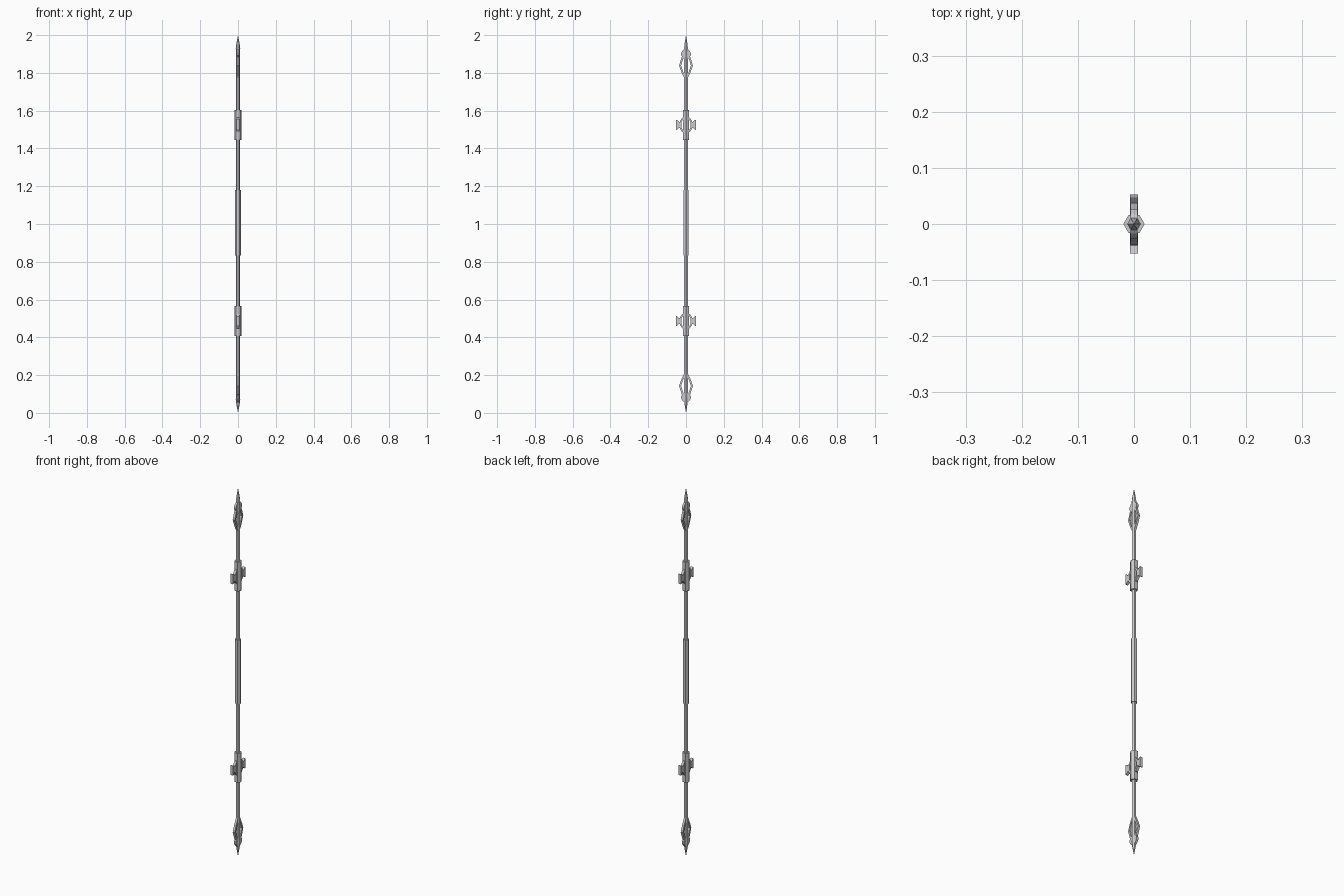
import bpy, bmesh, math

if "Cube" in bpy.data.objects:
    bpy.data.objects.remove(bpy.data.objects["Cube"])

def make_object(name, bm):
    bmesh.ops.recalc_face_normals(bm, faces=bm.faces)
    me = bpy.data.meshes.new(name)
    bm.to_mesh(me)
    bm.free()
    ob = bpy.data.objects.new(name, me)
    bpy.context.collection.objects.link(ob)
    return ob

def hex_rod(name, profile):
    """Six-sided rod from (radius, z) stations; radius 0 makes a point."""
    bm = bmesh.new()
    rings = []
    for r, z in profile:
        if r == 0:
            rings.append([bm.verts.new((0, 0, z))] * 6)
        else:
            rings.append([bm.verts.new((r * math.cos(i * math.pi / 3),
                                        r * math.sin(i * math.pi / 3), z)) for i in range(6)])
    for a, b in zip(rings, rings[1:]):
        for i in range(6):
            j = (i + 1) % 6
            bm.faces.new(list(dict.fromkeys((a[i], a[j], b[j], b[i]))))
    for ring, (r, z) in ((rings[0], profile[0]), (rings[-1], profile[-1])):
        if r > 0:
            bm.faces.new(ring)
    return make_object(name, bm)

def strip(name, outer, inner, half, z0, flip, side):
    """Flat open frame: paired outer / inner (y, z) outlines, thick in x."""
    bm = bmesh.new()
    rows = []
    for (yo, zo), (yi, zi) in zip(outer, inner):
        rows.append([bm.verts.new((x, side * y, z0 + flip * z))
                     for x, y, z in ((-half, yo, zo), (half, yo, zo),
                                     (half, yi, zi), (-half, yi, zi))])
    for a, b in zip(rows, rows[1:]):
        for i in range(4):
            j = (i + 1) % 4
            bm.faces.new((a[i], a[j], b[j], b[i]))
    bm.faces.new(rows[0])
    bm.faces.new(rows[-1])
    return make_object(name, bm)

# Shaft with pointed ends, and the thicker centre grip
hex_rod("shaft", [(0, 0), (0.008, 0.04), (0.012, 0.07), (0.011, 0.09),
                  (0.011, 1.91), (0.012, 1.93), (0.008, 1.96), (0, 2.0)])
hex_rod("centre_grip", [(0.016, 0.832), (0.016, 1.179)])

# Side bracket: bowed frame, with a flared end block
bracket_out = [(0.010, 0.040), (0.021, 0.037), (0.033, 0.018),
               (0.033, -0.018), (0.021, -0.037), (0.010, -0.040)]
bracket_in = [(0.010, 0.028), (0.018, 0.026), (0.025, 0.012),
              (0.025, -0.012), (0.018, -0.026), (0.010, -0.028)]
flare_top = [(0.031, 0.016), (0.038, 0.016), (0.047, 0.025), (0.053, 0.027)]
flare_bottom = [(y, -z) for y, z in flare_top]

# Blade: open lower leaf, and a small solid upper lobe
leaf_out = [(0.006, -0.073), (0.022, -0.040), (0.037, 0.0), (0.022, 0.046), (0.006, 0.056)]
leaf_in = [(0.006, -0.052), (0.015, -0.034), (0.026, 0.0), (0.015, 0.036), (0.006, 0.042)]
lobe_out = [(0.018, 0.044), (0.026, 0.054), (0.026, 0.066), (0.017, 0.080), (0.009, 0.086)]
lobe_in = [(0.004, z) for y, z in lobe_out]

for end, flip, sleeve_z, blade_z in (("upper", 1, 1.525, 1.839), ("lower", -1, 0.486, 0.143)):
    hex_rod(end + "_sleeve", [(0.019, sleeve_z - 0.079), (0.019, sleeve_z + 0.079)])
    for side, label in ((1, "back"), (-1, "front")):
        tag = end + "_" + label
        strip(tag + "_bracket", bracket_out, bracket_in, 0.007, sleeve_z, flip, side)
        strip(tag + "_flared_end", flare_top, flare_bottom, 0.007, sleeve_z, flip, side)
        strip(tag + "_blade_leaf", leaf_out, leaf_in, 0.006, blade_z, flip, side)
        strip(tag + "_blade_lobe", lobe_out, lobe_in, 0.006, blade_z, flip, side)
